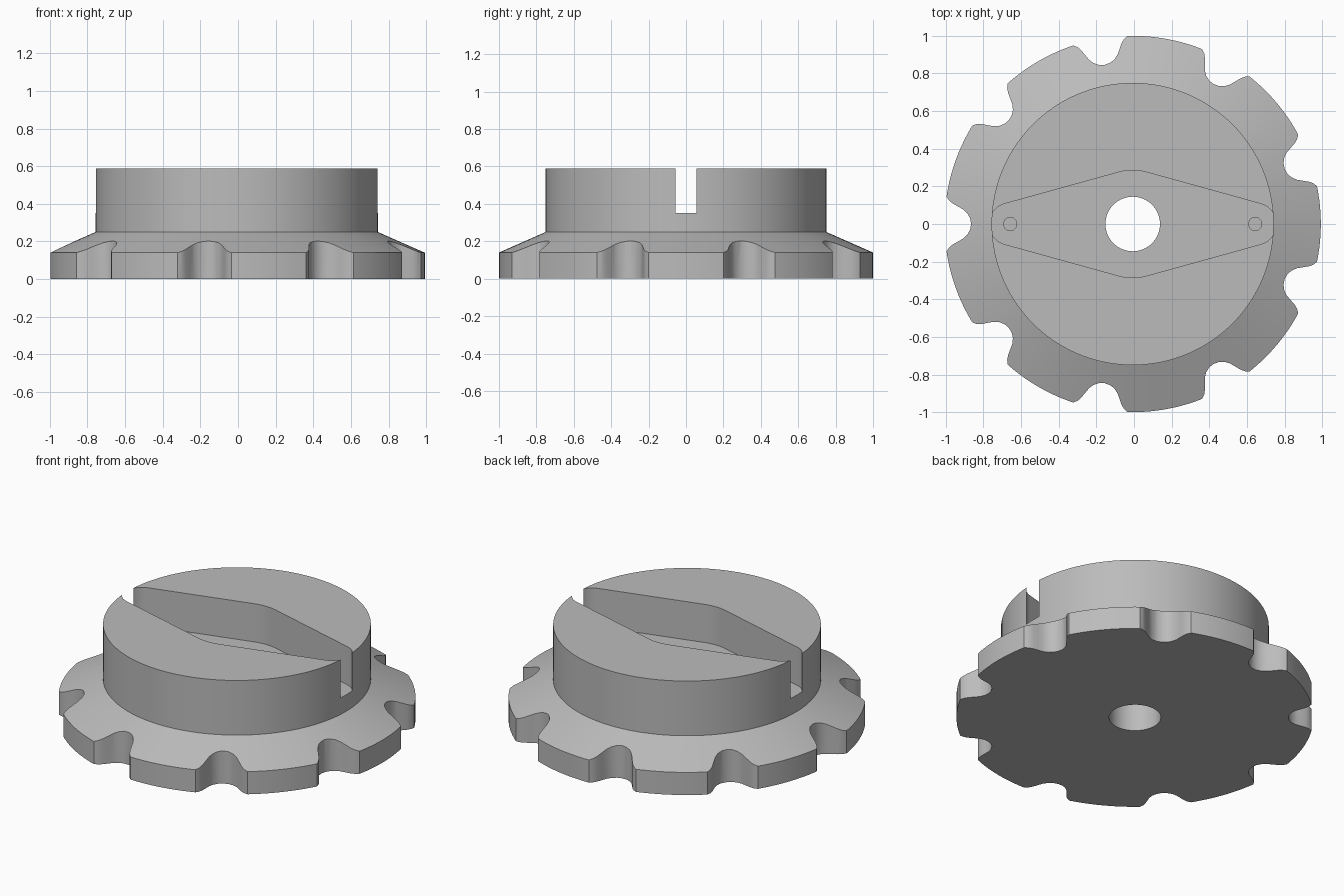
import bpy, bmesh
from math import sin, cos, asin, pi, radians, sqrt, tau

cube = bpy.data.objects.get("Cube")
if cube:
    bpy.data.objects.remove(cube, do_unlink=True)

CX = -0.007          # axis of the wheel
SEG = 144            # steps around the wheel
NOTCHES = 9

steel = bpy.data.materials.new("grey steel")
steel.use_nodes = True
GREY = (0.5, 0.5, 0.5, 1)
steel.diffuse_color = GREY
steel.node_tree.nodes["Principled BSDF"].inputs["Base Color"].default_value = GREY


def make_object(name, bm):
    bmesh.ops.recalc_face_normals(bm, faces=bm.faces)
    mesh = bpy.data.meshes.new(name)
    bm.to_mesh(mesh)
    bm.free()
    mesh.materials.append(steel)
    obj = bpy.data.objects.new(name, mesh)
    bpy.context.collection.objects.link(obj)
    return obj


def prism(name, outline, z0, z1):
    bm = bmesh.new()
    face = bm.faces.new([bm.verts.new((x, y, z0)) for x, y in outline])
    up = bmesh.ops.extrude_face_region(bm, geom=[face])["geom"]
    moved = [v for v in up if isinstance(v, bmesh.types.BMVert)]
    bmesh.ops.translate(bm, vec=(0, 0, z1 - z0), verts=moved)
    return make_object(name, bm)


def arc(cx, r, a0, a1, n):
    return [(cx + r * cos(a0 + (a1 - a0) * i / n), r * sin(a0 + (a1 - a0) * i / n))
            for i in range(n + 1)]


def circle(cx, r, n):
    return arc(cx, r, 0, tau, n)[:-1]


# Flange with bevelled top and round hub, as one turned body
bm = bmesh.new()
rings = []
for r, z in [(1, 0), (1, 0.14), (0.75, 0.25), (0.75, 0.588)]:
    rings.append([bm.verts.new((x, y, z)) for x, y in circle(CX, r, SEG)])
bm.faces.new(rings[0])
bm.faces.new(rings[-1])
for low, high in zip(rings, rings[1:]):
    for i in range(SEG):
        j = (i + 1) % SEG
        bm.faces.new((low[i], low[j], high[j], high[i]))
wheel = make_object("notched_wheel", bm)

cutters = []

# Rounded notches around the rim
half = [(0.03, 0.864), (0.056, 0.878), (0.077, 0.9), (0.093, 0.928),
        (0.108, 0.955), (0.124, 0.975), (0.147, 0.99), (0.147, 1.1)]
notch = [(-t, u) for t, u in reversed(half)] + [(0, 0.859)] + half
for k in range(NOTCHES):
    a = radians(20) + tau * k / NOTCHES
    outline = [(CX + u * cos(a) - t * sin(a), u * sin(a) + t * cos(a)) for t, u in notch]
    cutters.append(prism("notch_cutter", outline, -0.1, 0.4))

# Diamond pocket: a wide round middle joined by tangents to two round ends
REACH, MID, END = 0.651, 0.285, 0.1115
FLOOR = 0.352
b = pi / 2 - asin((MID - END) / REACH)
pocket = (arc(CX + REACH, END, -b, b, 24) + arc(CX, MID, b, pi - b, 12)
          + arc(CX - REACH, END, pi - b, pi + b, 24) + arc(CX, MID, pi + b, tau - b, 12))
cutters.append(prism("pocket_cutter", pocket, FLOOR, 0.8))

# Centre bore and two blind pin holes
cutters.append(prism("bore_cutter", circle(CX, 0.145, 64), -0.1, 0.7))
for side in (-1, 1):
    cutters.append(prism("pin_hole_cutter", circle(CX + side * REACH, 0.035, 24), 0.2, 0.5))

# Cut everything, then drop the cutters
bpy.ops.object.select_all(action="DESELECT")
wheel.select_set(True)
bpy.context.view_layer.objects.active = wheel
for cutter in cutters:
    cutter.hide_render = True
    mod = wheel.modifiers.new("cut", "BOOLEAN")
    mod.operation = "DIFFERENCE"
    mod.solver = "EXACT"
    mod.object = cutter
    bpy.ops.object.modifier_apply(modifier=mod.name)
for cutter in cutters:
    bpy.data.objects.remove(cutter, do_unlink=True)

bpy.ops.object.shade_smooth_by_angle(angle=radians(22))
